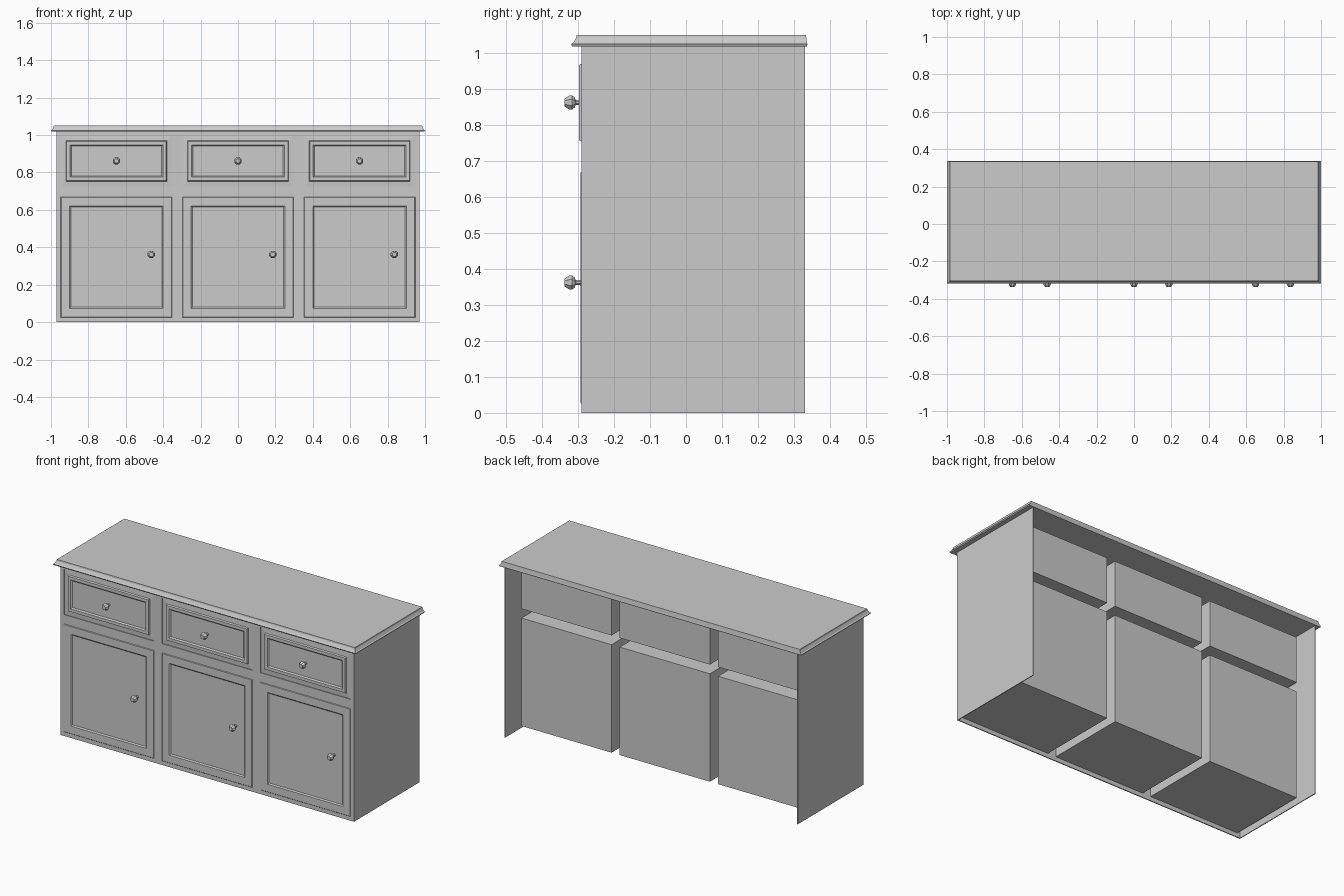
import bpy, bmesh, math

if "Cube" in bpy.data.objects:
    bpy.data.objects.remove(bpy.data.objects["Cube"])

FRONT, BACK, BOX_BACK = -0.29, 0.33, 0.20
COLS = (-0.65, 0.0, 0.65)
HW = 0.298                      # half width of a door / drawer


def finish(name, bm):
    bmesh.ops.recalc_face_normals(bm, faces=bm.faces)
    me = bpy.data.meshes.new(name)
    bm.to_mesh(me)
    bm.free()
    ob = bpy.data.objects.new(name, me)
    bpy.context.collection.objects.link(ob)
    return ob


def loft(name, rings):
    """Skin a stack of equal-length point rings and cap both ends."""
    bm = bmesh.new()
    vs = [[bm.verts.new(p) for p in r] for r in rings]
    n = len(vs[0])
    for a, b in zip(vs, vs[1:]):
        for i in range(n):
            j = (i + 1) % n
            bm.faces.new((a[i], a[j], b[j], b[i]))
    bm.faces.new(vs[0])
    bm.faces.new(vs[-1])
    return finish(name, bm)


def panel(name, x0, x1, z0, z1, steps):
    """Rectangular block along y; steps are (inset, y)."""
    return loft(name, [[(x0 + i, y, z0 + i), (x1 - i, y, z0 + i),
                        (x1 - i, y, z1 - i), (x0 + i, y, z1 - i)] for i, y in steps])


def block(name, x0, x1, y0, y1, z0, z1):
    return panel(name, x0, x1, z0, z1, [(0, y1), (0, y0)])


def knob(name, x, y, z):
    """Eight-sided turned knob; profile is (radius, distance out from y)."""
    prof = [(0.009, 0.004), (0.007, -0.016), (0.015, -0.019),
            (0.021, -0.026), (0.021, -0.034), (0.012, -0.047)]
    angs = [math.pi / 8 + k * math.pi / 4 for k in range(8)]
    return loft(name, [[(x + r * math.cos(a), y + d, z + r * math.sin(a)) for a in angs]
                       for r, d in prof])


# Moulded worktop, (side and front inset, back inset, z) from bottom up
loft("worktop", [[(-1 + i, -0.319 + i, z), (1 - i, -0.319 + i, z),
                  (1 - i, 0.337 - b, z), (-1 + i, 0.337 - b, z)]
                 for i, b, z in [(0.003, 0.001, 1.018), (0, 0, 1.024),
                                 (0.006, 0.001, 1.028), (0.014, 0.003, 1.042),
                                 (0.015, 0.004, 1.05)]])

# Thin side panels, open back
for s, side in ((-1, "left"), (1, "right")):
    a, b = sorted((s * 0.97, s * 0.965))
    block(side + "_side", a, b, FRONT, BACK, 0, 1.02)

# Front frame stiles
edges = [-0.965] + [c + d for c in COLS for d in (-HW, HW)] + [0.965]
for k in range(0, 8, 2):
    block(f"stile_{k // 2}", edges[k], edges[k + 1], FRONT, FRONT + 0.006, 0, 1.02)

for k, c in enumerate(COLS):
    x0, x1 = c - HW, c + HW
    # Front frame rails
    for r, (z0, z1) in enumerate(((0, 0.025), (0.67, 0.725), (0.998, 1.02))):
        block(f"rail_{k}_{r}", x0, x1, FRONT, FRONT + 0.006, z0, z1)
    # Door box with sunk centre panel
    panel(f"door_{k}", x0, x1, 0.025, 0.67,
          [(0, BOX_BACK), (0, -0.290), (0.003, -0.293), (0.048, -0.293),
           (0.055, -0.287)])
    # Drawer box with raised frame and sunk centre
    panel(f"drawer_{k}", x0, x1, 0.725, 0.998,
          [(0, BOX_BACK), (0, -0.286), (0.028, -0.288), (0.032, -0.297),
           (0.050, -0.297), (0.057, -0.290)])
    knob(f"drawer_knob_{k}", c, -0.290, 0.862)
    knob(f"door_knob_{k}", c + 0.186, -0.290, 0.362)
